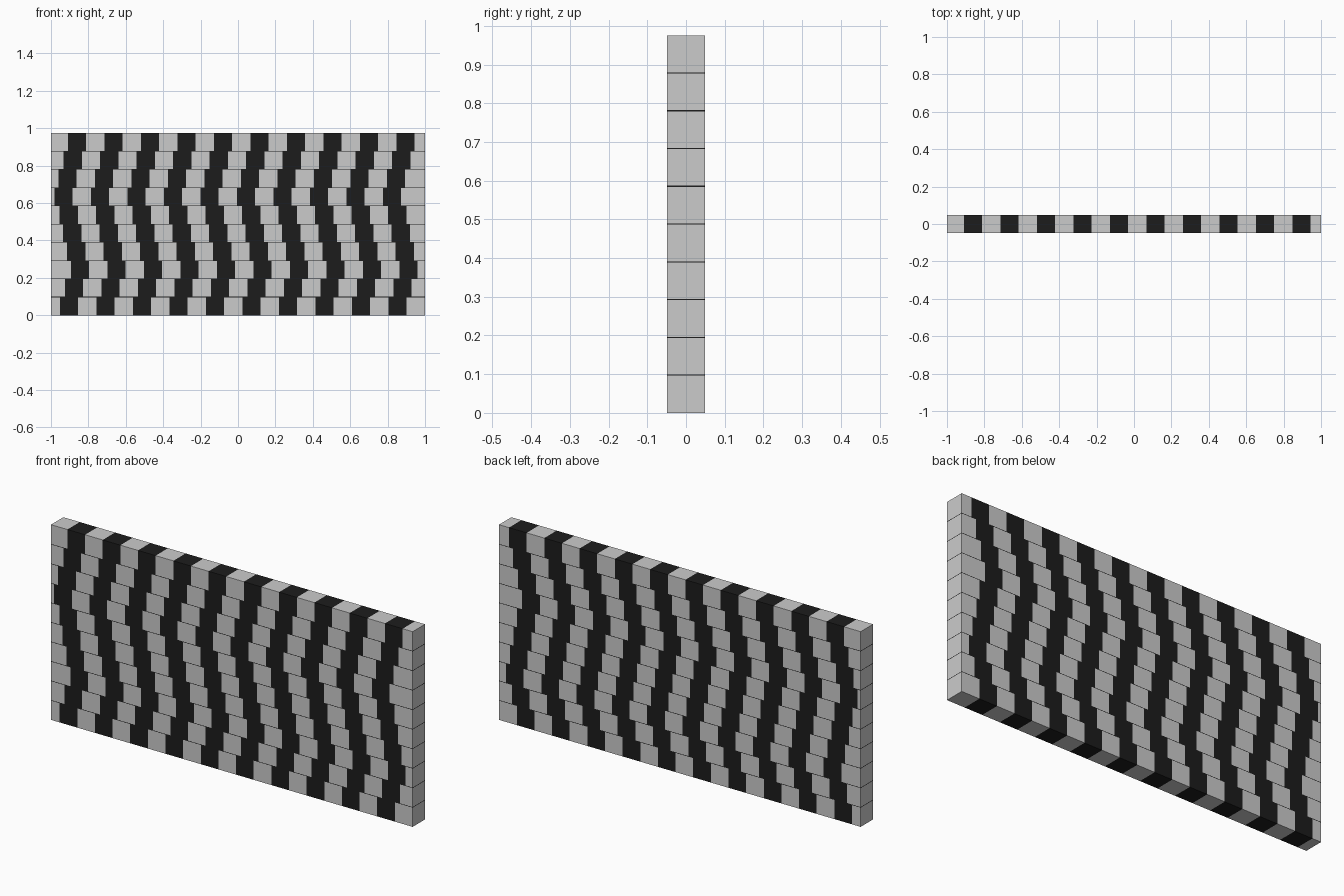
import bpy, bmesh
from mathutils import Matrix

if "Cube" in bpy.data.objects:
    bpy.data.objects.remove(bpy.data.objects["Cube"])

TILE = 2 / 20.5          # tile width, row pitch and wall depth
GAP = 0.003              # mortar joint height
ROWS = 10
# distance from the left end to the first dark tile, bottom row first
SHIFT = [0.048, 0.075, 0.107, 0.086, 0.065, 0.046, 0.018, 0.040, 0.068, 0.091]


def material(name, v):
    m = bpy.data.materials.new(name)
    m.diffuse_color = (v, v, v, 1)
    m.use_nodes = True
    m.node_tree.nodes["Principled BSDF"].inputs["Base Color"].default_value = m.diffuse_color
    return m


dark = material("dark", 0.012)


def boxes(name, spans, z0, z1, mat=None):
    """One object made of full-depth boxes along x."""
    bm = bmesh.new()
    for x0, x1 in spans:
        m = (Matrix.Translation(((x0 + x1) / 2, 0, (z0 + z1) / 2))
             @ Matrix.Diagonal((x1 - x0, TILE, z1 - z0, 1)))
        bmesh.ops.create_cube(bm, size=1, matrix=m)
    me = bpy.data.meshes.new(name)
    bm.to_mesh(me)
    bm.free()
    if mat:
        me.materials.append(mat)
    bpy.context.collection.objects.link(bpy.data.objects.new(name, me))


for r, shift in enumerate(SHIFT):
    z0 = r * TILE + (GAP / 2 if r else 0)
    z1 = (r + 1) * TILE - (GAP / 2 if r < ROWS - 1 else 0)
    # ten dark tiles, with light tiles filling between and at both ends
    darks = [(-1 + shift + 2 * TILE * i, -1 + shift + 2 * TILE * i + TILE)
             for i in range(10)]
    ends = [-1] + [d[1] for d in darks]
    starts = [d[0] for d in darks] + [1]
    boxes(f"dark_tiles_{r}", darks, z0, z1, dark)
    boxes(f"light_tiles_{r}", list(zip(ends, starts)), z0, z1)
    # thin mortar joint above the row
    if r < ROWS - 1:
        boxes(f"mortar_{r}", [(-1, 1)], z1, z1 + GAP, dark)
